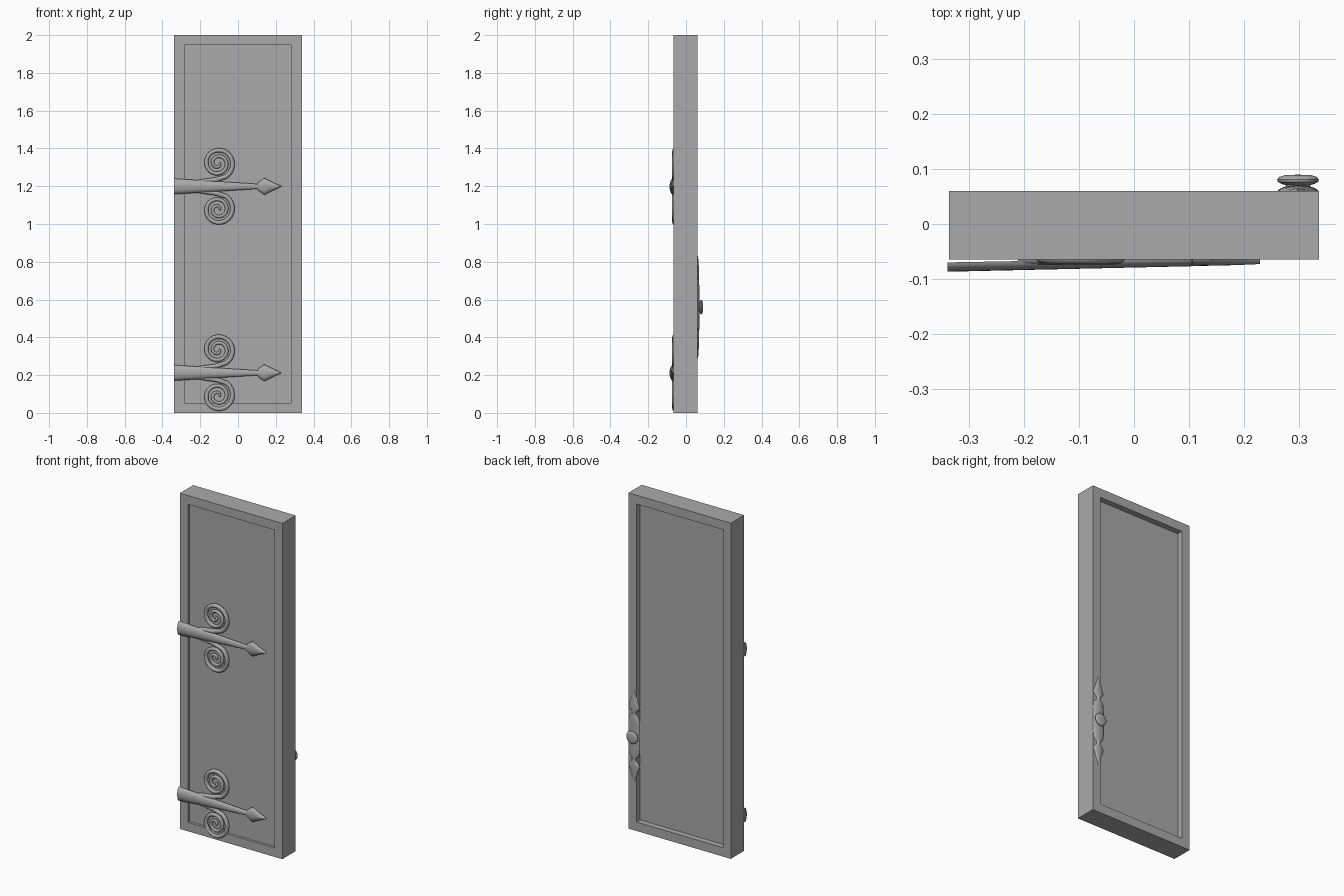
import bpy, bmesh, math
from mathutils import Vector

cube = bpy.data.objects.get("Cube")
if cube:
    bpy.data.objects.remove(cube, do_unlink=True)

GREY = (0.4, 0.4, 0.4, 1)
mat = bpy.data.materials.new("plain grey")
mat.use_nodes = True
mat.diffuse_color = GREY
mat.node_tree.nodes["Principled BSDF"].inputs["Base Color"].default_value = GREY


def add_object(name, bm, smooth=True):
    bmesh.ops.recalc_face_normals(bm, faces=bm.faces)
    mesh = bpy.data.meshes.new(name)
    bm.to_mesh(mesh)
    bm.free()
    mesh.materials.append(mat)
    obj = bpy.data.objects.new(name, mesh)
    bpy.context.collection.objects.link(obj)
    if smooth:
        bpy.ops.object.select_all(action='DESELECT')
        obj.select_set(True)
        bpy.context.view_layer.objects.active = obj
        bpy.ops.object.shade_smooth_by_angle(angle=math.radians(35))
    return obj


def domed_bar(name, stations, place, segs=10):
    """Loft half-oval sections; each station is (along, half width, back, front)."""
    bm = bmesh.new()
    rings = []
    for t, w, back, front in stations:
        angles = [math.pi * i / segs for i in range(segs + 1)]
        rings.append([bm.verts.new(place(t, w * math.cos(a), back + (front - back) * math.sin(a)))
                      for a in angles])
    n = segs + 1
    for r, s in zip(rings, rings[1:]):
        for i in range(n):
            j = (i + 1) % n
            bm.faces.new((r[i], r[j], s[j], s[i]))
    bm.faces.new(rings[0])
    bm.faces.new(rings[-1])
    return add_object(name, bm)


# Door slab with a recessed panel on both sides
bm = bmesh.new()
bmesh.ops.create_cube(bm, size=1)
for v in bm.verts:
    v.co = Vector((v.co.x * 0.675, v.co.y * 0.125 - 0.0025, v.co.z * 2 + 1))
bm.normal_update()
for side, depth in ((-1, 0.015), (1, 0.035)):
    face = [f for f in bm.faces if f.normal.y * side > 0.9][0]
    bmesh.ops.inset_region(bm, faces=[face], thickness=0.075)
    inner = bmesh.ops.extrude_face_region(bm, geom=[face])
    bmesh.ops.translate(bm, verts=[g for g in inner["geom"] if isinstance(g, bmesh.types.BMVert)],
                        vec=(0, -side * depth, 0))
    bmesh.ops.delete(bm, geom=[face], context='FACES')
    bm.normal_update()
add_object("door_slab", bm, smooth=False)


# Spiral scroll: a tapering tube that leaves the strap and curls inward
def scroll(name, z, up):
    path = [(-0.21, 0.022), (-0.16, 0.03), (-0.115, 0.036)]
    turns, steps = 2.2, 48
    for i in range(steps + 1):
        k = i / steps
        a = -1.0 + k * turns * 2 * math.pi
        r = 0.077 * (1 - k) ** 0.85 + 0.005
        path.append((-0.106 + r * math.cos(a), 0.122 + r * math.sin(a)))
    curve = bpy.data.curves.new(name, 'CURVE')
    curve.dimensions = '3D'
    curve.bevel_depth = 0.013
    curve.bevel_resolution = 3
    curve.use_fill_caps = True
    spline = curve.splines.new('POLY')
    spline.points.add(len(path) - 1)
    for i, (point, (x, h)) in enumerate(zip(spline.points, path)):
        point.co = (x, -0.061, z + up * h, 1)
        point.radius = 1 - 0.45 * i / len(path)
    spline.use_smooth = True
    curve.materials.append(mat)
    obj = bpy.data.objects.new(name, curve)
    bpy.context.collection.objects.link(obj)


# Strap hinges: tapering strap ending in an arrowhead, with two scrolls
STRAP = [(-0.34, 0.042, -0.070, -0.087), (0.105, 0.013, -0.062, -0.077),
         (0.107, 0.022, -0.062, -0.077), (0.14, 0.045, -0.061, -0.076),
         (0.185, 0.022, -0.061, -0.075), (0.23, 0.001, -0.060, -0.073)]
for label, z in (("upper", 1.199), ("lower", 0.212)):
    domed_bar(label + "_hinge_strap", STRAP, lambda t, w, y, z=z: (t, y, z + w))
    scroll(label + "_hinge_top_scroll", z, 1)
    scroll(label + "_hinge_bottom_scroll", z, -1)

# Handle plate on the back, symmetric about its middle
HALF = [(0.07, 0.038, 0.058, 0.071), (0.105, 0.034, 0.058, 0.071), (0.12, 0.026, 0.058, 0.070),
        (0.13, 0.013, 0.058, 0.069), (0.145, 0.013, 0.058, 0.069), (0.158, 0.028, 0.058, 0.070),
        (0.175, 0.037, 0.058, 0.070), (0.2, 0.027, 0.058, 0.069), (0.27, 0.001, 0.058, 0.064)]
plate = [(-t, w, b, f) for t, w, b, f in reversed(HALF)] + HALF
domed_bar("handle_plate", plate, lambda t, w, y: (0.299 + w, y, 0.56 + t))

# Turned knob
profile = [(0, 0.062), (0.026, 0.062), (0.022, 0.071), (0.030, 0.073), (0.037, 0.077),
           (0.038, 0.081), (0.034, 0.086), (0.024, 0.089), (0, 0.090)]
bm = bmesh.new()
verts = [bm.verts.new((r, y, 0)) for r, y in profile]
edges = [bm.edges.new(p) for p in zip(verts, verts[1:])]
bmesh.ops.spin(bm, geom=verts + edges, axis=(0, 1, 0), cent=(0, 0, 0),
               angle=math.tau, steps=24)
bmesh.ops.remove_doubles(bm, verts=bm.verts, dist=0.0001)
bmesh.ops.translate(bm, verts=bm.verts, vec=(0.299, 0, 0.56))
add_object("handle_knob", bm)
